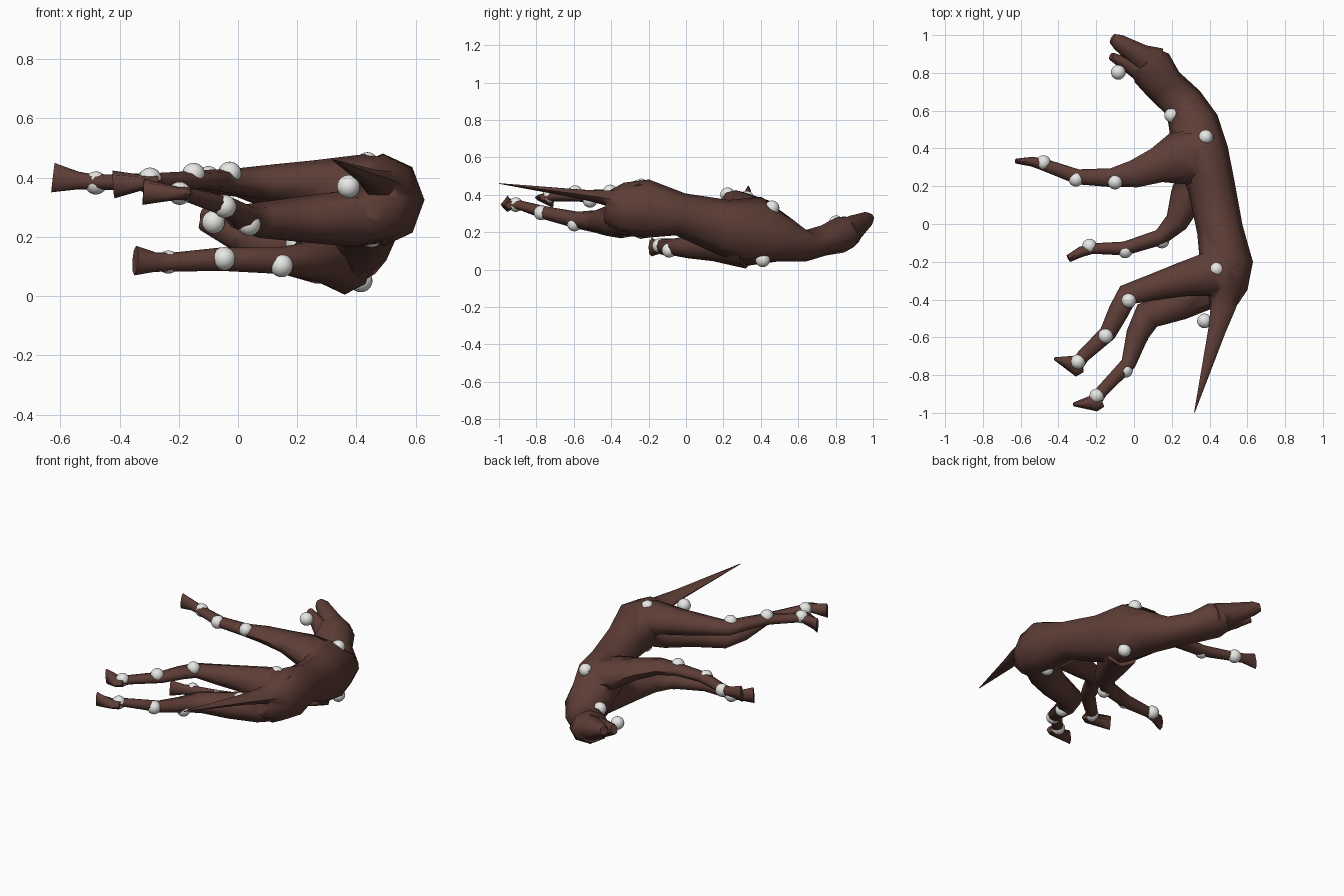
import bpy, bmesh, math
from mathutils import Vector


def material(name, rgb):
    m = bpy.data.materials.new(name)
    m.diffuse_color = (*rgb, 1)
    return m


BROWN = material("brown_hide", (0.112, 0.047, 0.037))
WHITE = material("pale_joint", (0.8, 0.8, 0.78))


def smooth(ob, angle=65):
    bpy.ops.object.select_all(action='DESELECT')
    ob.select_set(True)
    bpy.context.view_layer.objects.active = ob
    bpy.ops.object.shade_smooth_by_angle(angle=math.radians(angle))


def finish(name, bm, mat):
    bmesh.ops.recalc_face_normals(bm, faces=bm.faces)
    me = bpy.data.meshes.new(name)
    bm.to_mesh(me)
    bm.free()
    ob = bpy.data.objects.new(name, me)
    bpy.context.collection.objects.link(ob)
    me.materials.append(mat)
    return ob


def loft(name, sections, sides=8):
    """Each section: x, y, z, half width across the path, half height."""
    bm = bmesh.new()
    pts = [Vector(s[:3]) for s in sections]
    rings = []
    for i, s in enumerate(sections):
        t = Vector((0, 0, 0))
        if i > 0:
            t += (pts[i] - pts[i - 1]).normalized()
        if i < len(pts) - 1:
            t += (pts[i + 1] - pts[i]).normalized()
        side = t.cross(Vector((0, 0, 1))).normalized()
        up = side.cross(t).normalized()
        rings.append([bm.verts.new(pts[i]
                                   + side * s[3] * math.cos(2 * math.pi * k / sides)
                                   + up * s[4] * math.sin(2 * math.pi * k / sides))
                      for k in range(sides)])
    for a, b in zip(rings, rings[1:]):
        for k in range(sides):
            j = (k + 1) % sides
            bm.faces.new((a[k], a[j], b[j], b[k]))
    bm.faces.new(rings[0])
    bm.faces.new(rings[-1])
    return finish(name, bm, BROWN)


# Trunk, neck and skull
body = loft("body", [
    (0.475, -0.425, 0.335, 0.07, 0.085),
    (0.483, -0.34, 0.325, 0.118, 0.14),
    (0.49, -0.21, 0.325, 0.14, 0.157),
    (0.455, -0.03, 0.295, 0.122, 0.115),
    (0.41, 0.20, 0.225, 0.125, 0.15),
    (0.36, 0.37, 0.205, 0.142, 0.187),
    (0.315, 0.53, 0.16, 0.135, 0.12),
    (0.262, 0.64, 0.127, 0.108, 0.085),
    (0.16, 0.735, 0.155, 0.105, 0.082),
    (0.095, 0.825, 0.185, 0.118, 0.098),
    (0.05, 0.87, 0.205, 0.088, 0.083),
])

parts = []
# Muzzle and open lower jaw
parts.append(loft("upper_jaw", [
    (0.10, 0.845, 0.192, 0.10, 0.08),
    (0.03, 0.89, 0.22, 0.066, 0.072),
    (-0.085, 0.965, 0.268, 0.042, 0.042),
    (-0.115, 0.983, 0.277, 0.026, 0.026),
]))
parts.append(loft("lower_jaw", [
    (0.09, 0.79, 0.18, 0.08, 0.075),
    (0.0, 0.825, 0.205, 0.046, 0.055),
    (-0.12, 0.888, 0.252, 0.021, 0.03),
]))

# Thin tail
parts.append(loft("tail", [
    (0.487, -0.34, 0.37, 0.085, 0.06),
    (0.472, -0.44, 0.385, 0.066, 0.043),
    (0.44, -0.56, 0.403, 0.047, 0.028),
    (0.32, -0.998, 0.46, 0.002, 0.002),
], 6))

# Legs
parts.append(loft("upper_front_leg", [
    (0.36, 0.40, 0.27, 0.11, 0.10),
    (0.24, 0.345, 0.31, 0.145, 0.085),
    (0.12, 0.31, 0.35, 0.093, 0.06),
    (0.0, 0.265, 0.38, 0.073, 0.045),
    (-0.12, 0.245, 0.385, 0.05, 0.033),
    (-0.30, 0.25, 0.385, 0.04, 0.03),
    (-0.48, 0.315, 0.385, 0.032, 0.025),
    (-0.54, 0.33, 0.39, 0.026, 0.03),
    (-0.625, 0.333, 0.40, 0.013, 0.05),
]))
parts.append(loft("lower_front_leg", [
    (0.36, 0.32, 0.13, 0.11, 0.125),
    (0.28, 0.14, 0.13, 0.09, 0.085),
    (0.225, 0.01, 0.12, 0.062, 0.06),
    (0.14, -0.07, 0.12, 0.043, 0.045),
    (-0.05, -0.13, 0.125, 0.037, 0.04),
    (-0.22, -0.13, 0.115, 0.028, 0.032),
    (-0.28, -0.147, 0.115, 0.028, 0.033),
    (-0.347, -0.183, 0.12, 0.02, 0.05),
]))
parts.append(loft("upper_hind_leg", [
    (0.52, -0.25, 0.36, 0.10, 0.10),
    (0.42, -0.26, 0.38, 0.12, 0.10),
    (0.25, -0.295, 0.38, 0.09, 0.078),
    (0.10, -0.335, 0.383, 0.07, 0.06),
    (-0.035, -0.375, 0.388, 0.06, 0.04),
    (-0.08, -0.46, 0.393, 0.055, 0.035),
    (-0.14, -0.58, 0.393, 0.045, 0.03),
    (-0.27, -0.70, 0.39, 0.035, 0.026),
    (-0.30, -0.745, 0.388, 0.035, 0.022),
]))
parts.append(loft("lower_hind_leg", [
    (0.49, -0.28, 0.28, 0.11, 0.10),
    (0.38, -0.35, 0.262, 0.105, 0.095),
    (0.24, -0.425, 0.26, 0.085, 0.08),
    (0.07, -0.485, 0.257, 0.078, 0.06),
    (0.018, -0.585, 0.265, 0.06, 0.045),
    (-0.03, -0.74, 0.30, 0.04, 0.036),
    (-0.17, -0.885, 0.343, 0.032, 0.026),
    (-0.205, -0.935, 0.347, 0.035, 0.022),
]))

# Wedge feet of the hind legs: wide heel, tall narrow toe
parts.append(loft("upper_hind_foot", [
    (-0.275, -0.745, 0.388, 0.04, 0.022),
    (-0.305, -0.752, 0.385, 0.056, 0.022),
    (-0.42, -0.713, 0.377, 0.008, 0.047),
]))
parts.append(loft("lower_hind_foot", [
    (-0.17, -0.935, 0.345, 0.035, 0.022),
    (-0.205, -0.947, 0.347, 0.046, 0.022),
    (-0.32, -0.955, 0.353, 0.01, 0.045),
]))

# Weld the parts into one skin
for p in parts:
    mod = body.modifiers.new("join", 'BOOLEAN')
    mod.operation = 'UNION'
    mod.solver = 'EXACT'
    mod.object = p
deps = bpy.context.evaluated_depsgraph_get()
skin = bpy.data.meshes.new_from_object(body.evaluated_get(deps))
body.modifiers.clear()
xs = [v.co.x for v in skin.vertices]
ys = [v.co.y for v in skin.vertices]
if xs and min(xs) < -0.6 and max(xs) > 0.6 and min(ys) < -0.98 and max(ys) > 0.98:
    body.data = skin
    for p in parts:
        bpy.data.objects.remove(p)
    parts = []
for ob in [body] + parts:
    smooth(ob)

# Ball joints
JOINTS = {
    "jaw": [(-0.083, 0.803, 0.25)],
    "neck": [(0.20, 0.575, 0.178)],
    "shoulder": [(0.38, 0.46, 0.33), (0.415, 0.41, 0.052)],
    "hip": [(0.437, -0.24, 0.447), (0.45, -0.24, 0.203)],
    "tail": [(0.373, -0.513, 0.37)],
    "upper_front": [(-0.10, 0.222, 0.40), (-0.307, 0.237, 0.387), (-0.48, 0.325, 0.382)],
    "lower_front": [(0.147, -0.09, 0.103), (-0.047, -0.142, 0.127), (-0.235, -0.117, 0.115)],
    "upper_hind": [(-0.028, -0.405, 0.415), (-0.15, -0.593, 0.411), (-0.297, -0.73, 0.395)],
    "lower_hind": [(0.038, -0.597, 0.243), (-0.045, -0.775, 0.303), (-0.197, -0.91, 0.347)],
}
for part, places in JOINTS.items():
    for n, p in enumerate(places):
        bm = bmesh.new()
        bmesh.ops.create_uvsphere(bm, u_segments=20, v_segments=12, radius=0.039)
        ob = finish(f"{part}_joint_{n + 1}", bm, WHITE)
        ob.location = p
        smooth(ob)
